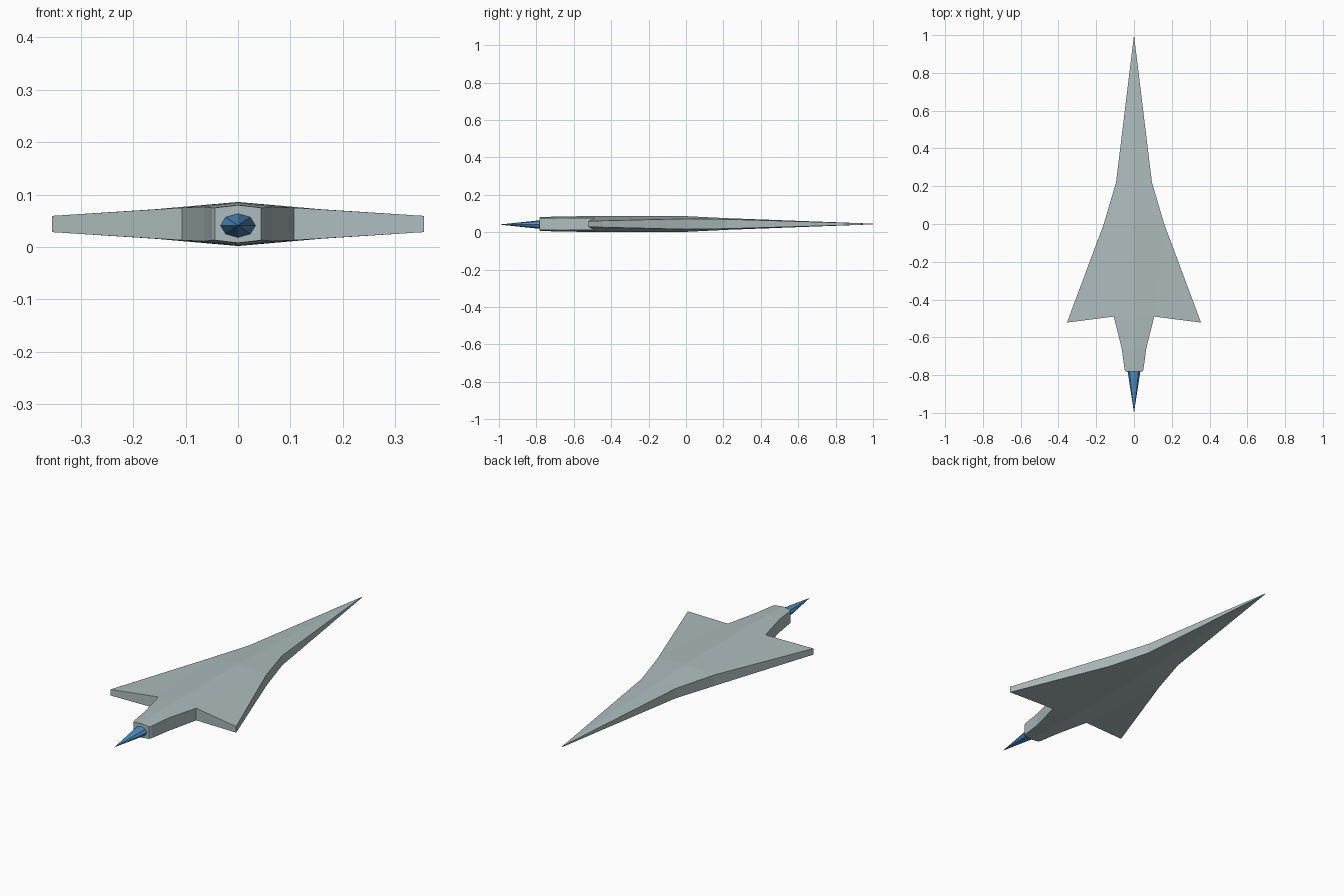
import bpy, bmesh, math
from mathutils import Matrix

if "Cube" in bpy.data.objects:
    bpy.data.objects.remove(bpy.data.objects["Cube"])

ZC = 0.044  # mid height of the craft


def colour(obj, name, rgb):
    mat = bpy.data.materials.new(name)
    mat.diffuse_color = (*rgb, 1)
    mat.use_nodes = True
    mat.node_tree.nodes["Principled BSDF"].inputs["Base Color"].default_value = mat.diffuse_color
    obj.data.materials.append(mat)


def add_object(name, bm):
    bmesh.ops.recalc_face_normals(bm, faces=bm.faces)
    mesh = bpy.data.meshes.new(name)
    bm.to_mesh(mesh)
    bm.free()
    obj = bpy.data.objects.new(name, mesh)
    bpy.context.collection.objects.link(obj)
    return obj


# Airframe stations: y, half width, spine half height, edge half height
stations = [(0.22, 0.095, 0.031, 0.025), (0.0, 0.16, 0.042, 0.028),
            (-0.49, 0.107, 0.042, 0.031), (-0.66, 0.065, 0.041, 0.033),
            (-0.77, 0.05, 0.037, 0.031), (-0.782, 0.044, 0.036, 0.031)]
nose_tip = (0, 1.0, 0.002)
wing_tip = (0.355, -0.522, 0.0155)

bm = bmesh.new()


def pair(x, y, h):
    """Upper and lower vertex at one plan position."""
    return [bm.verts.new((x, y, ZC + s * h)) for s in (1, -1)]


nose = pair(*nose_tip)
wing = pair(*wing_tip)
spine = [pair(0, y, hs) for y, w, hs, he in stations]
edge = [pair(w, y, he) for y, w, hs, he in stations]

# Upper and lower skins
for s in (0, 1):
    bm.faces.new((nose[s], spine[0][s], edge[0][s]))
    bm.faces.new((edge[1][s], edge[2][s], wing[s]))
    for i in range(len(stations) - 1):
        bm.faces.new((spine[i][s], spine[i + 1][s], edge[i + 1][s], edge[i][s]))

# Flat rim around the plan outline, then the tail end
rim = [nose, edge[0], edge[1], wing] + edge[2:] + [spine[-1]]
for a, b in zip(rim, rim[1:]):
    bm.faces.new((a[0], b[0], b[1], a[1]))

airframe = add_object("airframe", bm)
mirror = airframe.modifiers.new("mirror", 'MIRROR')
mirror.use_clip = True
colour(airframe, "hull_grey_teal", (0.42, 0.50, 0.51))

# Exhaust flame: flattened eight-sided cone pointing backwards
bm = bmesh.new()
bmesh.ops.create_cone(bm, cap_ends=True, segments=8, radius1=0.034,
                      radius2=0, depth=0.222)
bmesh.ops.transform(bm, verts=bm.verts,
                    matrix=Matrix.Translation((0, -0.889, ZC - 0.003))
                    @ Matrix.Diagonal((1, 1, 0.68, 1))
                    @ Matrix.Rotation(math.pi / 2, 4, 'X'))
flame = add_object("exhaust_flame", bm)
colour(flame, "flame_blue", (0.08, 0.27, 0.55))
